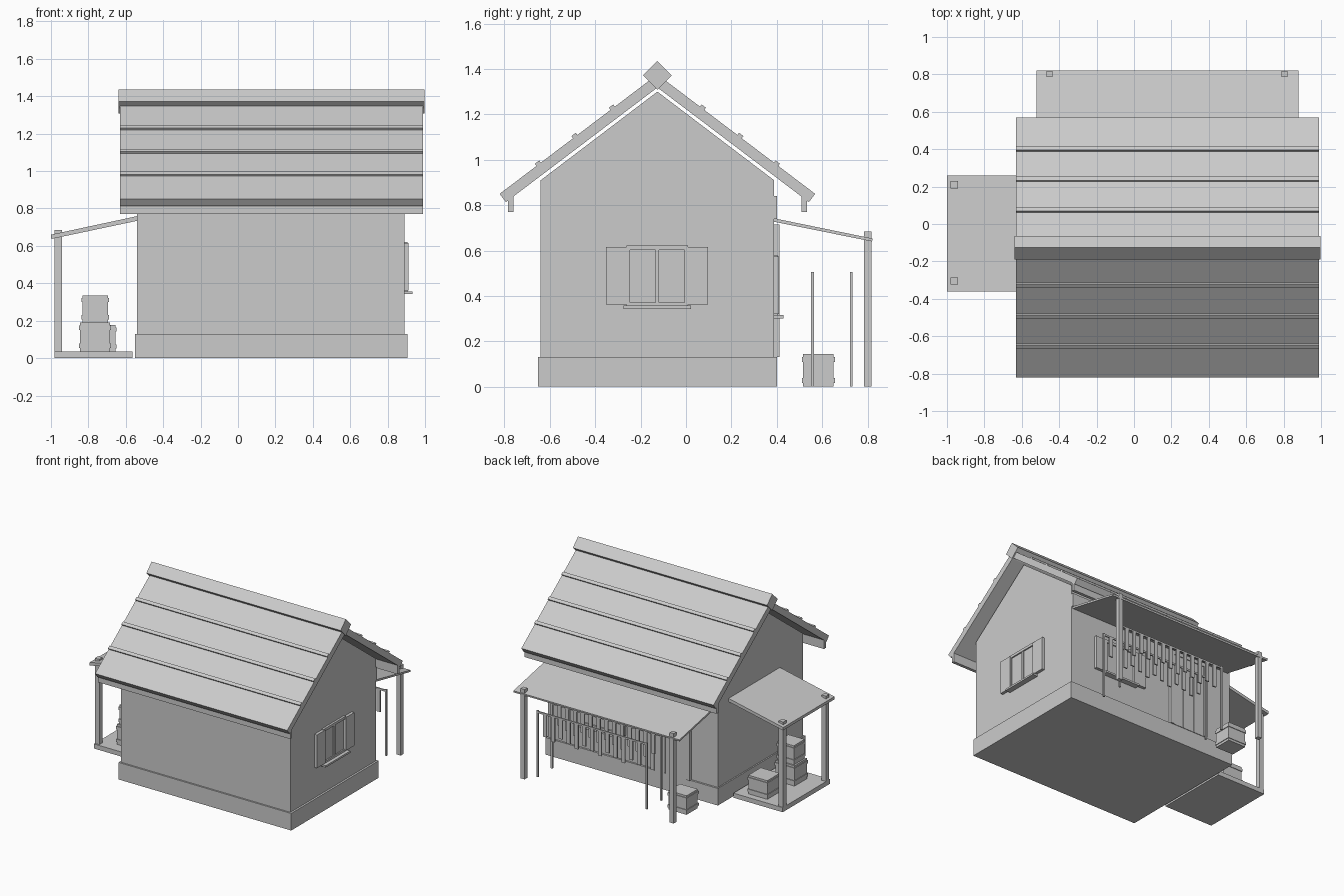
import bpy, math
from mathutils import Vector

if "Cube" in bpy.data.objects:
    bpy.data.objects.remove(bpy.data.objects["Cube"])

RIDGE_Y = -0.126
SLOPE = 0.757
ANG = math.atan(SLOPE)


def mesh(name, verts, faces):
    me = bpy.data.meshes.new(name)
    me.from_pydata(verts, [], faces)
    me.update()
    ob = bpy.data.objects.new(name, me)
    bpy.context.collection.objects.link(ob)
    return ob


def prism(name, pts, a, b, axis='x'):
    """Extrude a closed profile: (y, z) points along x, or (x, z) points along y."""
    n = len(pts)
    if axis == 'x':
        v = [(t, p, q) for t in (a, b) for p, q in pts]
    else:
        v = [(p, t, q) for t in (a, b) for p, q in pts]
    f = [tuple(range(n))[::-1], tuple(range(n, 2 * n))]
    f += [(i, (i + 1) % n, n + (i + 1) % n, n + i) for i in range(n)]
    ob = mesh(name, v, f)
    # consistent outward normals
    import bmesh
    bm = bmesh.new()
    bm.from_mesh(ob.data)
    bmesh.ops.recalc_face_normals(bm, faces=bm.faces)
    bm.to_mesh(ob.data)
    bm.free()
    return ob


def box(name, x0, x1, y0, y1, z0, z1):
    return prism(name, [(y0, z0), (y1, z0), (y1, z1), (y0, z1)], x0, x1)


# House body and foundation
box("foundation", -0.55, 0.905, -0.652, 0.402, 0, 0.13)
prism("house_walls", [(-0.64, 0.13), (0.388, 0.13), (0.388, 0.91),
                      (RIDGE_Y, 1.30), (-0.64, 0.91)], -0.54, 0.89)
box("back_wall_beam", -0.54, 0.89, 0.385, 0.402, 0.74, 0.84)

# Main roof: two slopes, each with battens and an eave board
n = Vector((math.sin(ANG), math.cos(ANG)))
u = Vector((math.cos(ANG), -math.sin(ANG)))
for side, s in (("back", 1), ("front", -1)):
    def P(p, s=s):
        return (RIDGE_Y + s * p[0], p[1])
    top0, top1 = Vector((0, 1.376)), Vector((0.695, 1.376 - 0.695 * SLOPE))
    prism(side + "_roof_slope", [P(top0), P(top1), P(top1 - n * 0.046),
                                 P((0, 1.376 - 0.046 / math.cos(ANG)))], -0.63, 0.99)
    for i, d in enumerate((0.197, 0.362, 0.523)):
        c = Vector((d, 1.376 - d * SLOPE))
        prism(f"{side}_roof_batten_{i + 1}",
              [P(c - u * 0.012 - n * 0.01), P(c + u * 0.012 - n * 0.01),
               P(c + u * 0.012 + n * 0.012), P(c - u * 0.012 + n * 0.012)], -0.63, 0.99)
    prism(side + "_eave_board", [P((0.635, 0.77)), P((0.658, 0.77)),
                                 P((0.658, 0.835)), P((0.635, 0.85))], -0.63, 0.99)
r = 0.063
prism("ridge_beam", [(RIDGE_Y - r, 1.372), (RIDGE_Y, 1.372 - r),
                     (RIDGE_Y + r, 1.372), (RIDGE_Y, 1.372 + r)], -0.64, 0.998)

# Back porch roof and posts
prism("porch_roof", [(0.388, 0.727), (0.82, 0.64), (0.822, 0.653), (0.388, 0.742)],
      -0.52, 0.88)
for i, x in enumerate((-0.452, 0.805)):
    box(f"porch_post_{i + 1}", x - 0.017, x + 0.017, 0.785, 0.818, 0, 0.685)

# Side lean-to: roof, posts, platform
prism("lean_to_roof", [(-0.998, 0.637), (-0.535, 0.735), (-0.535, 0.76), (-1.0, 0.66)],
      -0.36, 0.258, 'y')
for i, y in enumerate((-0.305, 0.21)):
    box(f"lean_to_post_{i + 1}", -0.98, -0.942, y - 0.019, y + 0.019, 0, 0.685)
box("lean_to_platform", -0.98, -0.565, -0.335, 0.235, 0, 0.035)


# Crates: body with a raised band at the bottom and a lid
def crate(name, x, y, z, w, d, h):
    def part(suffix, k, z0, z1):
        box(name + suffix, x - w / 2 - k, x + w / 2 + k, y - d / 2 - k, y + d / 2 + k,
            z + z0 * h, z + z1 * h)
    part("_body", 0, 0, 1)
    part("_lower_band", 0.005, 0.12, 0.27)
    part("_upper_band", 0.005, 0.75, 0.9)


crate("stack_crate_lower", -0.765, -0.175, 0.035, 0.16, 0.15, 0.155)
crate("stack_crate_upper", -0.763, -0.175, 0.19, 0.138, 0.13, 0.145)
crate("platform_crate", -0.735, 0.11, 0.035, 0.16, 0.15, 0.142)
crate("porch_crate", -0.385, 0.583, 0, 0.15, 0.135, 0.145)


# Shuttered window, built in local (along wall, out of wall, up) space
def window(name, centre, wall, z, on_x):
    def b(part, a0, a1, o0, o1, z0, z1):
        a0, a1, o0, o1 = centre + a0, centre + a1, wall + o0, wall + o1
        args = (o0, o1, a0, a1) if on_x else (a0, a1, o0, o1)
        box(f"{name}_{part}", *args, z + z0, z + z1)
    b("pane", -0.12, 0.12, -0.005, 0.006, 0.01, 0.25)
    b("frame_top", -0.135, 0.135, -0.005, 0.016, 0.245, 0.265)
    b("frame_bottom", -0.135, 0.135, -0.005, 0.016, 0, 0.015)
    b("mullion", -0.007, 0.007, -0.005, 0.014, 0.015, 0.245)
    b("sill", -0.148, 0.148, -0.005, 0.042, -0.014, 0)
    for s, side in ((-1, "left"), (1, "right")):
        lo, hi = sorted((s * 0.122, s * 0.225))
        b(side + "_shutter", lo, hi, -0.005, 0.022, 0.005, 0.258)
        lo, hi = sorted((s * 0.12, s * 0.135))
        b(side + "_jamb", lo, hi, -0.005, 0.016, 0, 0.25)


window("side_window", -0.127, 0.89, 0.357, True)
window("back_window", 0.46, 0.388, 0.315, False)

# Back door
box("door_panel", -0.29, -0.02, 0.38, 0.406, 0.13, 0.69)
box("door_frame_top", -0.32, 0.01, 0.38, 0.412, 0.685, 0.715)
for i, x in enumerate((-0.32, -0.02)):
    box(f"door_jamb_{i + 1}", x, x + 0.03, 0.38, 0.412, 0.13, 0.69)
for i, x in enumerate((-0.205, -0.11)):
    box(f"door_batten_{i + 1}", x, x + 0.008, 0.38, 0.41, 0.13, 0.685)

# Drying racks with hanging strips
for k, y in enumerate((0.557, 0.728)):
    for i, x in enumerate((-0.18, 0.74)):
        box(f"rack_{k + 1}_post_{i + 1}", x - 0.007, x + 0.007, y - 0.006, y + 0.006, 0, 0.505)
    box(f"rack_{k + 1}_bar", -0.18, 0.74, y - 0.005, y + 0.005, 0.487, 0.5)
    for i in range(13):
        x = -0.115 + i * 0.066
        length = 0.15 + 0.02 * ((i * 2 + k) % 3)
        box(f"rack_{k + 1}_strip_{i + 1}", x - 0.015, x + 0.015, y - 0.005, y + 0.005,
            0.49 - length, 0.49)
